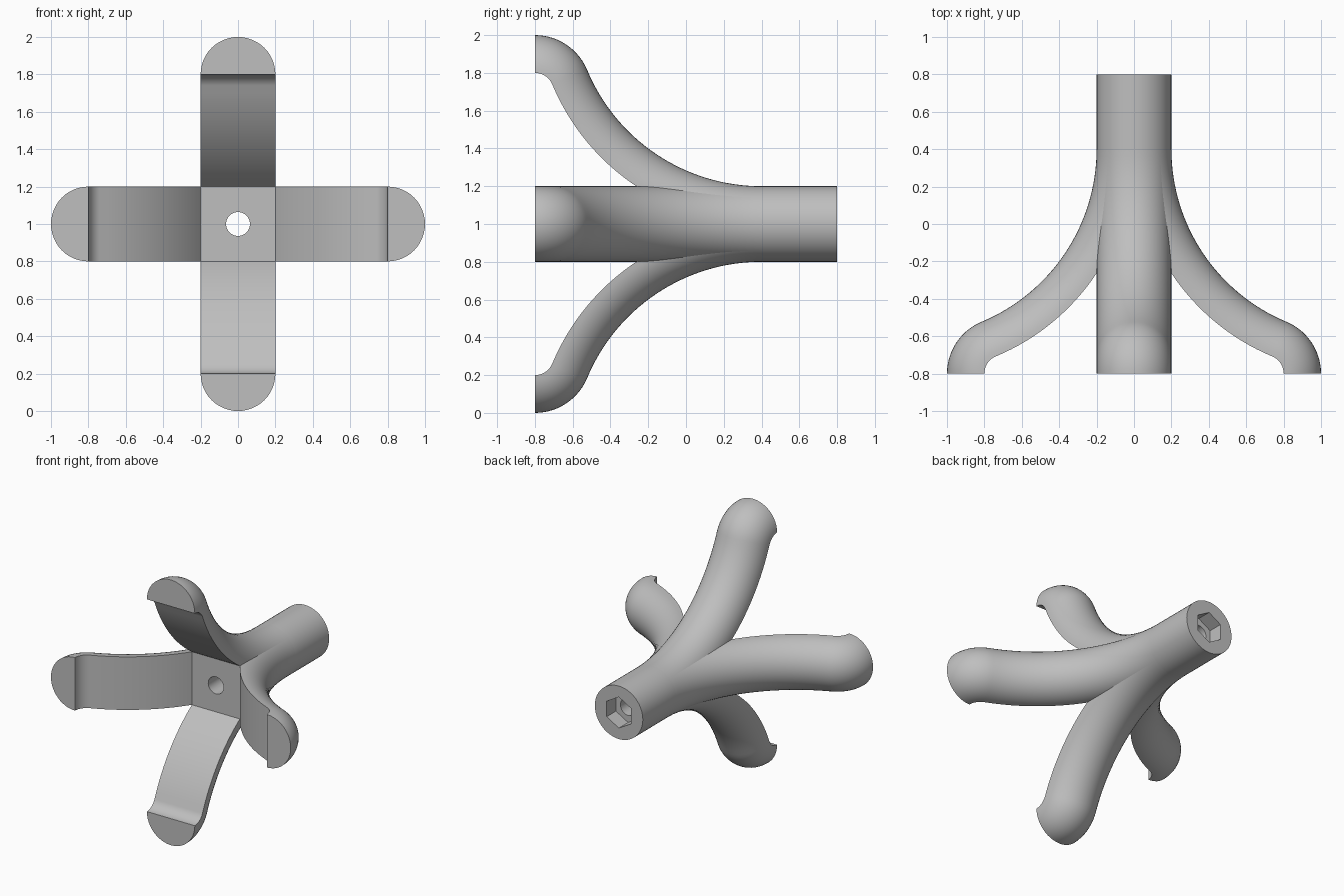
import bpy, bmesh, math
from mathutils import Matrix, Vector

cube = bpy.data.objects.get("Cube")
if cube:
    bpy.data.objects.remove(cube, do_unlink=True)

grey = bpy.data.materials.new("plain grey")
grey.use_nodes = True
colour = (0.52, 0.52, 0.52, 1)
grey.diffuse_color = colour
grey.node_tree.nodes["Principled BSDF"].inputs["Base Color"].default_value = colour

RADIUS = 0.2          # stem radius and arm thickness
BEND = 1.2            # bend radius of an arm's flat face
BEND_Y = 0.4          # where the arms leave the stem
AXIS = Matrix.Translation((0, 0, 1))


def loft(name, rings, turn=0):
    """Closed solid through equal-sized rings, turned about the stem axis."""
    bm = bmesh.new()
    loops = [[bm.verts.new(p) for p in ring] for ring in rings]
    for a, b in zip(loops, loops[1:]):
        for i in range(len(a)):
            j = (i + 1) % len(a)
            bm.faces.new((a[i], a[j], b[j], b[i]))
    bm.faces.new(loops[0])
    bm.faces.new(loops[-1])
    bmesh.ops.recalc_face_normals(bm, faces=bm.faces)
    bm.transform(AXIS @ Matrix.Rotation(turn, 4, "Y"))
    mesh = bpy.data.meshes.new(name)
    bm.to_mesh(mesh)
    bm.free()
    mesh.materials.append(grey)
    obj = bpy.data.objects.new(name, mesh)
    bpy.context.collection.objects.link(obj)
    return obj


def circle(radius, sides, y, phase=0):
    angles = [phase + math.tau * i / sides for i in range(sides)]
    return [Vector((radius * math.cos(a), y, radius * math.sin(a))) for a in angles]


def half_disc(point, normal, steps=24):
    """Half-round section: flat through point, bulging along normal."""
    ring = []
    for i in range(steps + 1):
        a = math.pi * i / steps
        ring.append(point + normal * RADIUS * math.sin(a)
                    + Vector((RADIUS * math.cos(a), 0, 0)))
    return ring


def direction(angle):
    return Vector((0, math.cos(angle), math.sin(angle)))


# Arm sections: a long outward bend, then a short reverse bend into the foot
centre = Vector((0, BEND_Y, BEND))
foot_centre = Vector((0, -0.8, 0.7))
foot_bend = 0.1
join = math.atan2(0.5, 1.2)
sections = []
for i in range(33):
    d = direction(-math.pi / 2 - (math.pi / 2 - join) * i / 32)
    sections.append(half_disc(centre + d * BEND, -d))
for i in range(1, 15):
    d = direction(join + (math.pi / 2 - join) * i / 14)
    sections.append(half_disc(foot_centre + d * foot_bend, d))

arm_names = ("top_arm", "left_arm", "bottom_arm", "right_arm")
parts = [loft(n, sections, k * math.pi / 2) for k, n in enumerate(arm_names)]

# Round stem at the back
parts.append(loft("stem", [circle(RADIUS, 48, BEND_Y), circle(RADIUS, 48, 0.8)]))

# Core filling the square gap between the flat faces of the arms
core_rings = []
for i in range(21):
    half = RADIUS + (0.002 - RADIUS) * i / 20
    y = BEND_Y - math.sqrt(BEND ** 2 - (BEND - half) ** 2)
    core_rings.append(circle(half * math.sqrt(2), 4, y, math.pi / 4))
parts.append(loft("core", core_rings))

# Cutters: through bore and hexagonal pocket in the stem end
bore = loft("bore_cutter", [circle(0.064, 32, -0.6), circle(0.064, 32, 0.95)])
pocket = loft("pocket_cutter", [circle(0.117, 6, y, math.pi / 2) for y in (0.69, 0.95)])

for part in parts:
    bpy.ops.object.select_all(action="DESELECT")
    part.select_set(True)
    bpy.context.view_layer.objects.active = part
    for cutter in (bore, pocket) if part.name == "stem" else (bore,):
        mod = part.modifiers.new("cut", "BOOLEAN")
        mod.operation = "DIFFERENCE"
        mod.solver = "EXACT"
        mod.object = cutter
        bpy.ops.object.modifier_apply(modifier=mod.name)
    bpy.ops.object.shade_smooth_by_angle(angle=math.radians(30))

for cutter in (bore, pocket):
    bpy.data.objects.remove(cutter, do_unlink=True)
